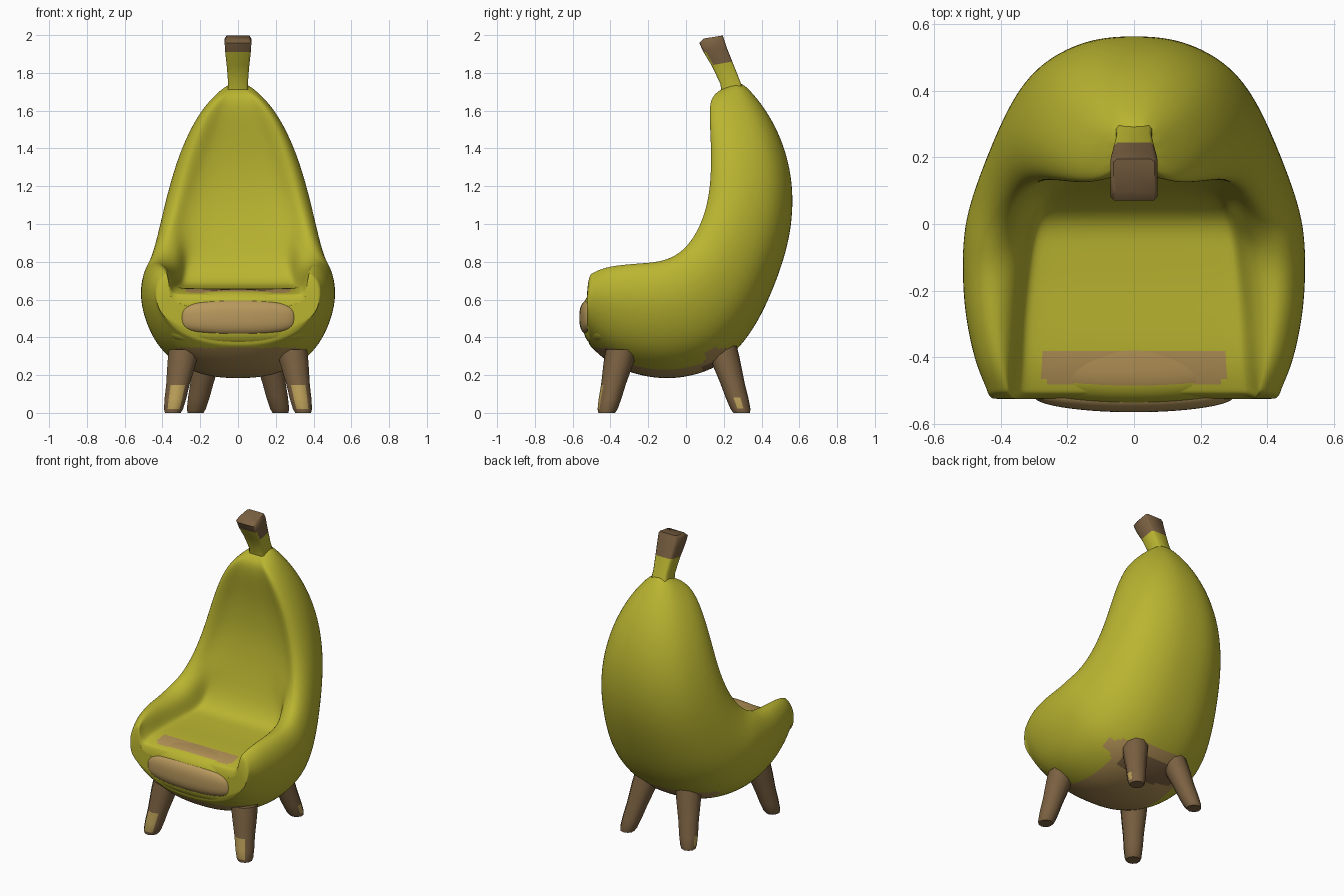
import bpy, bmesh, math
from mathutils import Vector

if "Cube" in bpy.data.objects:
    bpy.data.objects.remove(bpy.data.objects["Cube"])


def material(name, rgb):
    m = bpy.data.materials.new(name)
    m.diffuse_color = (*rgb, 1)
    m.use_nodes = True
    m.node_tree.nodes["Principled BSDF"].inputs["Base Color"].default_value = m.diffuse_color
    return m


YELLOW = material("banana yellow", (0.49, 0.46, 0.03))
TAN = material("bruise tan", (0.44, 0.28, 0.092))
CREAM = material("soft tan", (0.48, 0.315, 0.11))
BROWN = material("stalk brown", (0.195, 0.118, 0.053))
PALE = material("peeled wood", (0.50, 0.35, 0.10))


def loft(name, rings, mats, subsurf=0, angle=180):
    """Skin a list of closed rings, cap both ends, optionally subdivide."""
    bm = bmesh.new()
    vs = [[bm.verts.new(p) for p in r] for r in rings]
    n = len(rings[0])
    for a, b in zip(vs, vs[1:]):
        for i in range(n):
            j = (i + 1) % n
            bm.faces.new((a[i], a[j], b[j], b[i]))
    bm.faces.new(vs[0])
    bm.faces.new(vs[-1])
    bmesh.ops.recalc_face_normals(bm, faces=bm.faces)
    me = bpy.data.meshes.new(name)
    bm.to_mesh(me)
    bm.free()
    ob = bpy.data.objects.new(name, me)
    bpy.context.collection.objects.link(ob)
    for m in mats:
        me.materials.append(m)
    bpy.ops.object.select_all(action='DESELECT')
    ob.select_set(True)
    bpy.context.view_layer.objects.active = ob
    if subsurf:
        ob.modifiers.new("smooth", 'SUBSURF').levels = subsurf
        bpy.ops.object.modifier_apply(modifier="smooth")
    bpy.ops.object.shade_smooth_by_angle(angle=math.radians(angle))
    return ob


def paint(ob, rule):
    for p in ob.data.polygons:
        p.material_index = rule(p.center, p.normal)


# Chair body: U-shaped sections fanned along the bend of the banana
# outer y,z / rim y,z / hollow depth / half width / inner half width
SECTIONS = [
    (-.505, .35, -.495, .75, .12, .445, .35),
    (-.42, .265, -.42, .785, .13, .482, .34),
    (-.28, .20, -.28, .80, .14, .512, .335),
    (-.10, .17, -.20, .805, .145, .52, .325),
    (.08, .20, -.13, .815, .155, .52, .315),
    (.22, .27, -.07, .84, .185, .51, .30),
    (.36, .43, -.015, .875, .145, .48, .28),
    (.47, .66, .045, .95, .09, .445, .265),
    (.56, .93, .095, 1.06, .06, .41, .25),
    (.575, 1.20, .125, 1.20, .05, .368, .21),
    (.52, 1.43, .13, 1.40, .04, .302, .16),
    (.43, 1.60, .12, 1.58, .02, .21, .10),
    (.34, 1.71, .13, 1.67, .01, .125, .06),
    (.275, 1.765, .18, 1.71, .0, .055, .03),
]
OUTER = [(0, 0), (.36, .02), (.70, .16), (.89, .36), (1.01, .66), (.97, .9), (.84, 1.01)]


def section(oy, oz, ry, rz, e, w, wi):
    o = Vector((0, oy, oz))
    d = Vector((0, ry - oy, rz - oz))
    h = d.length
    d.normalize()
    half = [(fx * w, ft * h) for fx, ft in OUTER]
    # square inner corner along the seat, soft hollow up the back
    k, m, g, q = (.95, .88, .05, .25) if rz < .9 else (.75, .6, .12, .35)
    half += [(wi + g * w, h - q * e), (wi, h - k * e), (m * wi, h - e), (0, h - e)]
    full = half + [(-x, t) for x, t in reversed(half[1:-1])]
    return [o + d * t + Vector((x, 0, 0)) for x, t in full]


rings = [section(*s) for s in SECTIONS]
front = rings[0]


def front_ring(s, y):
    """Front cap: flatten the first section towards a level line."""
    return [Vector((p.x * (.92 + .08 * s), y, .5 + (p.z - .5) * s)) for p in front]


rings = [front_ring(.25, -.525), front_ring(.6, -.525), front_ring(.95, -.512)] + rings
body = loft("chair_body", rings, [YELLOW, TAN, BROWN], 3)


def underside(c, n):
    edge = .25 if -.33 < c.y < .1 else .33
    if n.z > -.5 or c.z > .345 or abs(c.x) > edge:
        return 0
    return 2 if .08 < c.y < .22 and abs(c.x) < .2 else 1


paint(body, underside)


# Pillow shapes: superelliptic rolls lying along x
def pillow(name, half_len, y, z, dy, dz, bow, power, square, mats):
    rings = []
    for k in range(1, 40):
        t = math.pi * k / 40
        s = math.sin(t) ** power
        x = -half_len * math.cos(t)
        ring = []
        for i in range(64):
            a = math.tau * i / 64
            ca, sa = math.cos(a), math.sin(a)
            ring.append((x, y + bow * (x / half_len) ** 2 - dy * s * math.copysign(abs(ca) ** square, ca),
                         z + dz * s * math.copysign(abs(sa) ** square, sa)))
        rings.append(ring)
    return loft(name, rings, mats, 0, 60)


# Rounded seat front with a worn band on top, and the tan bulge before it
roll = pillow("seat_front_roll", .375, -.38, .5, .165, .155, .015, .35, .6, [YELLOW, TAN])
worn = lambda c, n: n.z > .4 and c.z > .55 and -.48 < c.y < -.375 and abs(c.x) < .27
paint(roll, lambda c, n: 1 if worn(c, n) else 0)
for p in body.data.polygons:
    if worn(p.center, p.normal):
        p.material_index = 1
pillow("front_bulge", .305, -.505, .505, .06, .095, .012, .45, .8, [CREAM])

# Squared stalk leaning forward, brown cut end
# centre y, z / half width / half depth / tilt of the ring
STALK = [(.245, 1.69, .055, .055, .03), (.23, 1.76, .052, .047, .02), (.19, 1.85, .06, .055, .01),
         (.155, 1.92, .068, .062, .01), (.135, 1.97, .071, .065, .012), (.145, 1.99, .062, .05, .008)]


def stalk_ring(y, z, w, d, tilt):
    c = .82
    shape = [(-1, -c), (-c, -1), (c, -1), (1, -c), (1, c), (c, 1), (-c, 1), (-1, c)]
    return [(w * a, y + d * b, z + tilt * b) for a, b in shape]


stalk = loft("stalk", [stalk_ring(*s) for s in STALK], [YELLOW, BROWN], 0, 50)
paint(stalk, lambda c, n: 1 if c.z > (1.91 if n.y < -.6 else 1.85) else 0)


# Four splayed tapered legs
def leg(name, top, bottom, side):
    a, b = Vector(top), Vector(bottom)
    rings = []
    for t, r in ((0, .085), (.2, .08), (.56, .065), (.78, .06), (.94, .053), (1, .044)):
        c = a.lerp(b, t)
        rings.append([(side * (c.x + r * math.cos(q)), c.y + r * math.sin(q), c.z)
                      for q in [math.tau * (i + .5) / 10 for i in range(10)]])
    return loft(name, rings, [BROWN, PALE], 0, 50)


for side, label in ((-1, "left"), (1, "right")):
    f = leg("front_leg_" + label, (.285, -.34, .335), (.345, -.42, 0), side)
    paint(f, lambda c, n: 1 if .015 < c.z < .15 and n.y < -.75 else 0)
    r = leg("rear_leg_" + label, (.145, .18, .37), (.225, .295, 0), side)
    paint(r, lambda c, n: 1 if .015 < c.z < .08 and n.x * side > .9 else 0)
